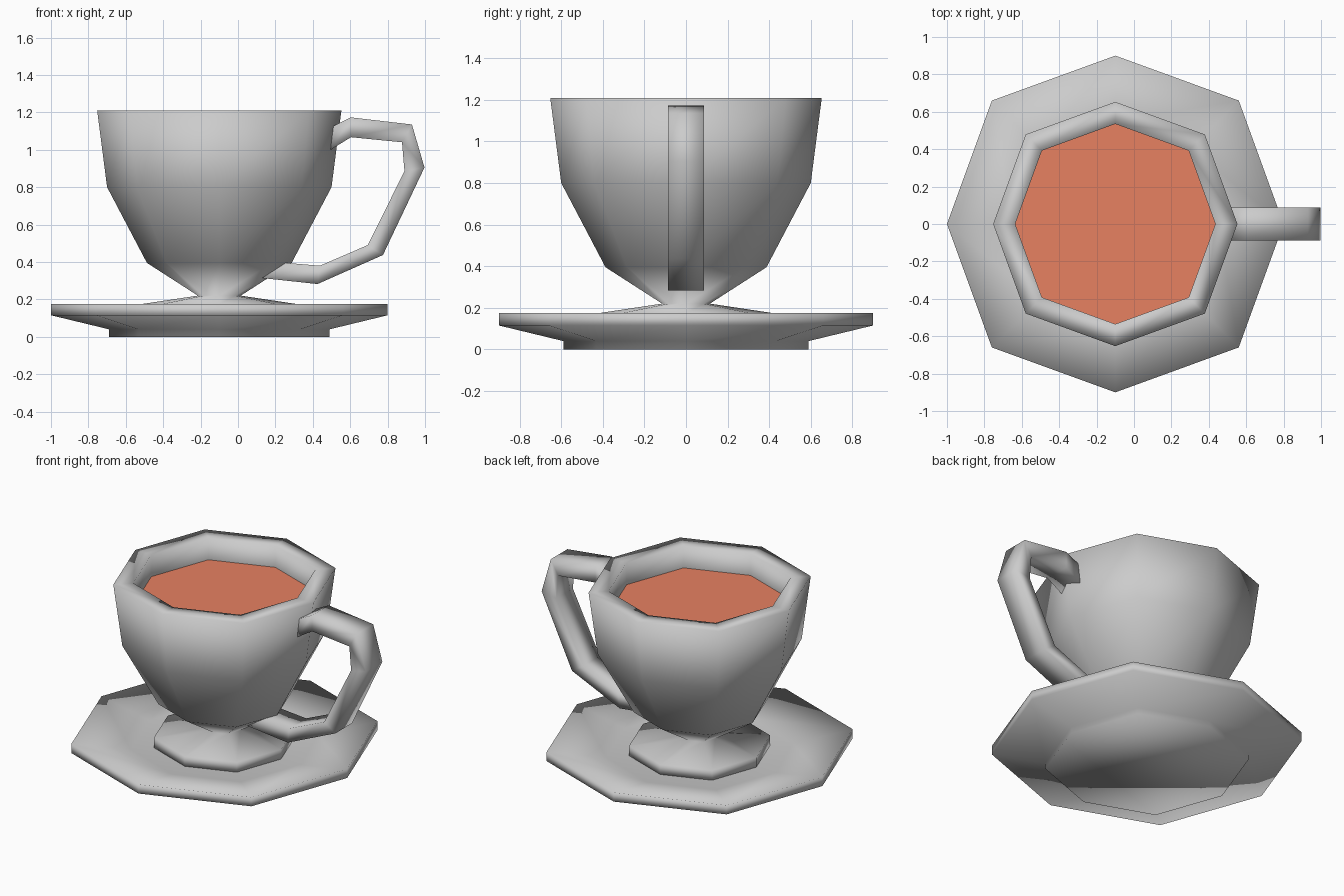
import bpy, bmesh
from math import cos, sin, pi

if "Cube" in bpy.data.objects:
    bpy.data.objects.remove(bpy.data.objects["Cube"])

CX = -0.10      # axis of the cup and saucer
SIDES = 8


def finish(bm, name, material=None, smooth=True):
    bmesh.ops.recalc_face_normals(bm, faces=bm.faces[:])
    mesh = bpy.data.meshes.new(name)
    bm.to_mesh(mesh)
    bm.free()
    for p in mesh.polygons:
        p.use_smooth = smooth
    if material:
        mesh.materials.append(material)
    obj = bpy.data.objects.new(name, mesh)
    bpy.context.collection.objects.link(obj)
    return obj


def ring(bm, r, z):
    # the diagonal corners sit slightly further out than a true octagon
    verts = []
    for i in range(SIDES):
        a = 2 * pi * i / SIDES
        k = r * (1.037 if i % 2 else 1.0)
        verts.append(bm.verts.new((CX + k * cos(a), k * sin(a), z)))
    return verts


def bridge(bm, a, b):
    n = len(a)
    for i in range(n):
        j = (i + 1) % n
        bm.faces.new((a[i], a[j], b[j], b[i]))


def lathe(name, profile, cap_start=True, cap_end=True):
    bm = bmesh.new()
    rings = [ring(bm, r, z) for r, z in profile]
    for a, b in zip(rings, rings[1:]):
        bridge(bm, a, b)
    if cap_start:
        bm.faces.new(rings[0])
    if cap_end:
        bm.faces.new(rings[-1])
    return finish(bm, name)


# Saucer: foot ring, underside, rim, dished top
lathe("saucer", [(0.59, 0.0), (0.59, 0.04), (0.90, 0.115), (0.90, 0.175),
                 (0.55, 0.11)])

# Cup: flared foot, narrow neck, bowl, thick flat rim and inner wall
lathe("cup", [(0.415, 0.105), (0.415, 0.175), (0.115, 0.22), (0.387, 0.395),
              (0.60, 0.80), (0.653, 1.21), (0.535, 1.21), (0.535, 1.065)],
      cap_end=False)

# Drink surface
tea = bpy.data.materials.new("tea")
tea.diffuse_color = (0.80, 0.22, 0.12, 1)
tea.use_nodes = True
tea.node_tree.nodes["Principled BSDF"].inputs["Base Color"].default_value = tea.diffuse_color
bm = bmesh.new()
face = bm.faces.new(ring(bm, 0.535, 1.065))
finish(bm, "tea_surface", tea)

# Handle: outer and inner outlines in the xz plane, constant width
outer = [(0.508, 1.125), (0.604, 1.173), (0.93, 1.135), (0.997, 0.905),
         (0.775, 0.437), (0.425, 0.282), (0.12, 0.315)]
inner = [(0.495, 1.0), (0.604, 1.067), (0.877, 1.04), (0.89, 0.885),
         (0.693, 0.49), (0.438, 0.38), (0.20, 0.40)]
W = 0.087
bm = bmesh.new()
sections = []
for (ox, oz), (ix, iz) in zip(outer, inner):
    sections.append([bm.verts.new(c) for c in
                     ((ox, -W, oz), (ox, W, oz), (ix, W, iz), (ix, -W, iz))])
for a, b in zip(sections, sections[1:]):
    bridge(bm, a, b)
bm.faces.new(sections[0])
bm.faces.new(sections[-1])
finish(bm, "handle")
